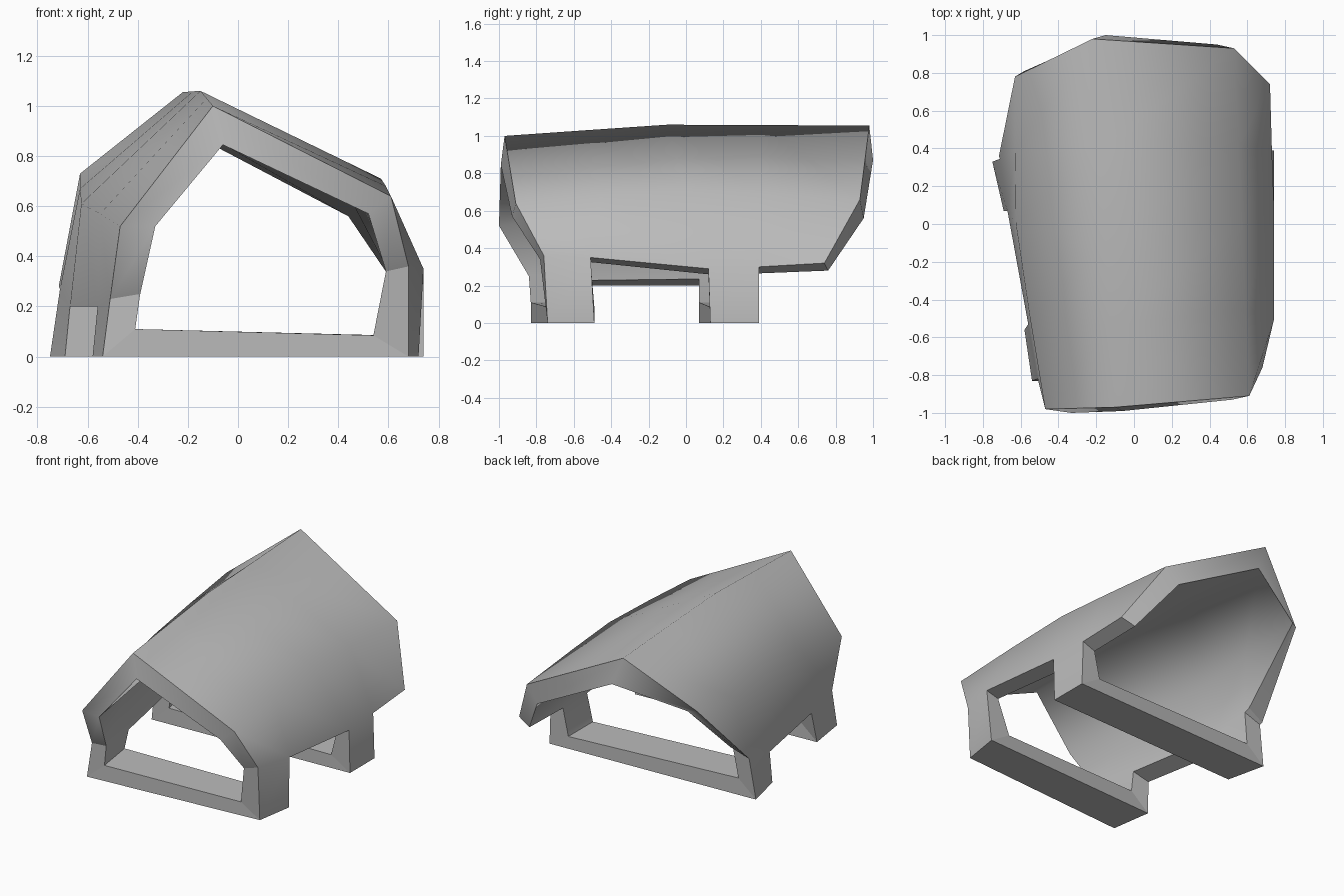
import bpy, bmesh
from mathutils import Vector

cube = bpy.data.objects.get("Cube")
if cube:
    bpy.data.objects.remove(cube, do_unlink=True)

mat = bpy.data.materials.new("plain grey")
mat.use_nodes = True
GREY = (0.5, 0.5, 0.5, 1)
mat.diffuse_color = GREY
mat.node_tree.nodes["Principled BSDF"].inputs["Base Color"].default_value = GREY

# Long edges of the arch, each listed from the front end to the back end
EDGES = {
    "left_foot": [(-.51, -.82, .23), (-.56, -.53, .20), (-.67, .07, .20), (-.71, .345, .27), (-.715, .36, .28)],
    "left_eave": [(-.47, -.98, .52), (-.55, -.50, .57), (-.625, 0, .61), (-.63, .38, .67), (-.63, .78, .73)],
    "ridge": [(-.10, -.97, 1.0), (-.125, -.54, 1.03), (-.15, -.10, 1.06), (-.18, .40, 1.058), (-.22, .98, 1.055)],
    "right_eave": [(.61, -.91, .64), (.59, -.45, .68), (.57, 0, .71), (.555, .40, .69), (.53, .93, .66)],
    "right_foot": [(.68, -.76, .36), (.74, -.51, .35), (.74, .12, .29), (.73, .39, .30), (.72, .74, .32)],
}
# How far the inner skin sits from the outer one along each edge: front, back
WALL = [
    ((.12, 0, .02), (.12, 0, .05)),
    ((.14, 0, 0), (.05, .01, 0)),
    ((.04, 0, -.155), (.07, 0, -.185)),
    ((-.09, 0, -.07), (-.09, 0, -.10)),
    ((-.09, 0, -.02), (-.09, 0, -.04)),
]
END_LEAN = [-.02, 0, 0, 0, .02]

bm = bmesh.new()
tag = bm.faces.layers.int.new("skin")
FLAT, OUTER, INNER, RIM = range(4)


def v(p):
    return bm.verts.new(p)


def quad(a, b, c, d, skin=FLAT):
    f = bm.faces.new((a, b, c, d))
    f[tag] = skin
    f.smooth = skin != FLAT


def inner_point(p, s, wall):
    front, back = map(Vector, wall)
    return Vector(p) + front.lerp(back, s / 4) + Vector((0, END_LEAN[s], 0))


# Arch skins
outer = [[v(p) for p in row] for row in EDGES.values()]
inner = [[v(inner_point(p, s, wall)) for s, p in enumerate(row)]
         for row, wall in zip(EDGES.values(), WALL)]
for r in range(4):
    for s in range(4):
        quad(outer[r][s], outer[r][s + 1], outer[r + 1][s + 1], outer[r + 1][s], OUTER)
        quad(inner[r][s], inner[r + 1][s], inner[r + 1][s + 1], inner[r][s + 1], INNER)
    # End rims
    for s in (0, 4):
        quad(outer[r][s], outer[r + 1][s], inner[r + 1][s], inner[r][s], RIM)

# Underside of the walls between the legs
for r in (0, 4):
    for s in (1, 3):
        quad(outer[r][s], outer[r][s + 1], inner[r][s + 1], inner[r][s])


# Legs joined by a floor bar, lofted from a front and a rear U-shaped section
def u_section(s, left, right):
    lx, ly = left
    rx, ry = right
    out = [outer[0][s], v((lx, ly, 0)), v((rx, ry, 0)), outer[4][s]]
    inn = [inner[0][s], v((lx + .13, ly, .11)), v((rx - .14, ry, .085)), inner[4][s]]
    return out, inn


def leg_frame(front, rear):
    for out, inn in (front, rear):
        for i in range(3):
            quad(out[i], out[i + 1], inn[i + 1], inn[i])
    for i in range(3):
        bar = i == 1
        quad(front[0][i], front[0][i + 1], rear[0][i + 1], rear[0][i], FLAT if bar else OUTER)
        quad(front[1][i], rear[1][i], rear[1][i + 1], front[1][i + 1], FLAT if bar else INNER)


leg_frame(u_section(0, (-.54, -.83), (.68, -.74)), u_section(1, (-.58, -.56), (.72, -.49)))
leg_frame(u_section(2, (-.69, .07), (.74, .13)), u_section(3, (-.75, .33), (.74, .39)))

bmesh.ops.recalc_face_normals(bm, faces=bm.faces[:])
# Skins stay smooth within themselves, rims and bars stay crisp
for e in bm.edges:
    skins = {f[tag] for f in e.link_faces}
    e.smooth = len(skins) == 1 and FLAT not in skins

mesh = bpy.data.meshes.new("arched_shelter")
bm.to_mesh(mesh)
bm.free()
mesh.materials.append(mat)
shelter = bpy.data.objects.new("arched_shelter", mesh)
bpy.context.collection.objects.link(shelter)
